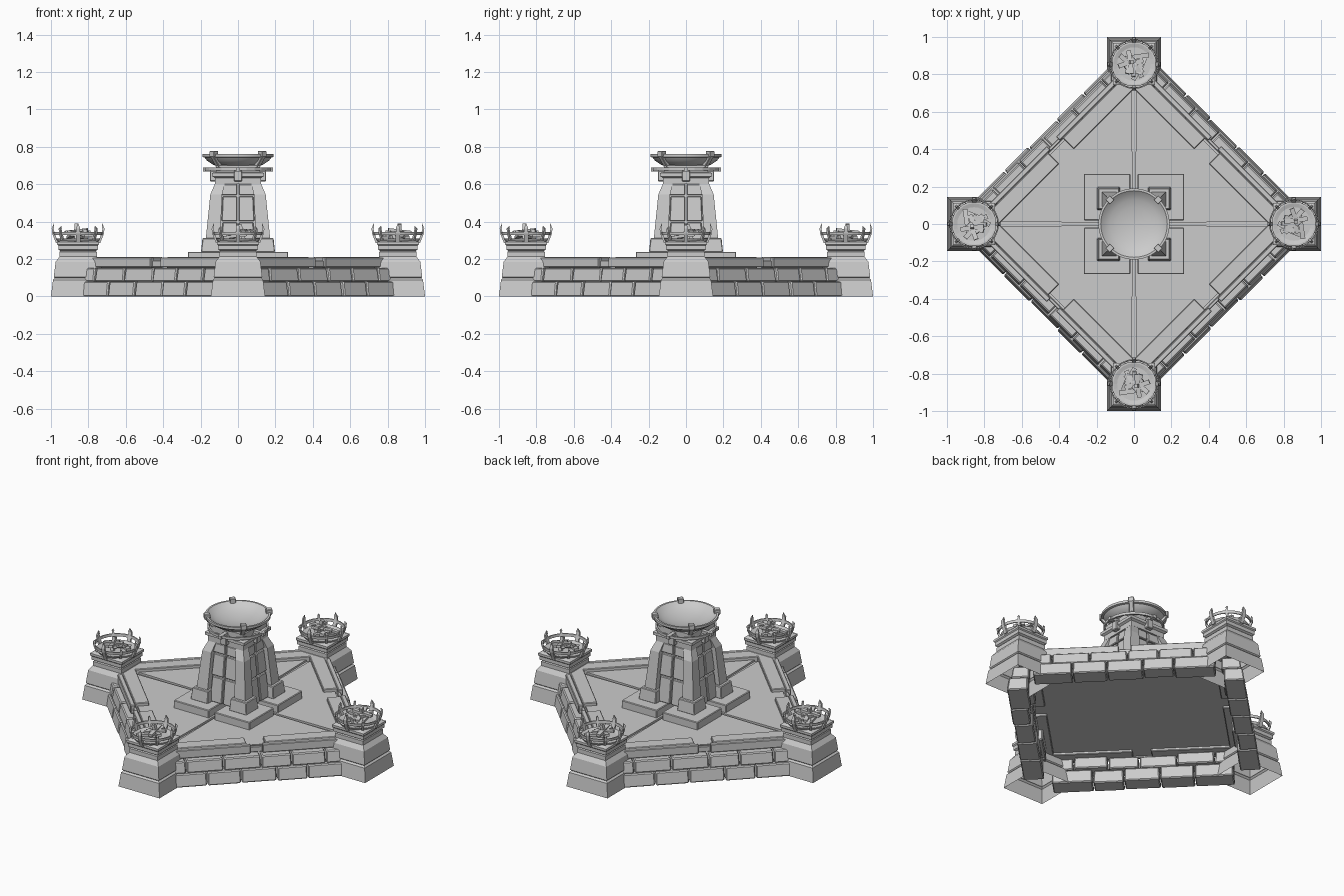
import bpy, bmesh, math, random
from mathutils import Matrix, Vector

if "Cube" in bpy.data.objects:
    bpy.data.objects.remove(bpy.data.objects["Cube"])

random.seed(4)
QUARTER = math.pi / 2


def finish(name, bm, start=0.0, copies=1, bevel=0.0, smooth=False):
    """Turn a bmesh into objects repeated around the z axis."""
    bmesh.ops.recalc_face_normals(bm, faces=bm.faces)
    me = bpy.data.meshes.new(name)
    bm.to_mesh(me)
    bm.free()
    for i in range(copies):
        ob = bpy.data.objects.new(name, me)
        bpy.context.collection.objects.link(ob)
        ob.rotation_euler.z = start + i * QUARTER
        if bevel:
            m = ob.modifiers.new("chamfer", 'BEVEL')
            m.width, m.segments, m.limit_method = bevel, 1, 'ANGLE'
    if smooth:
        for p in me.polygons:
            p.use_smooth = True
        me.set_sharp_from_angle(angle=math.radians(35))


def prism(bm, lower, upper, z0, z1):
    """Solid between two outlines with equal point counts."""
    a = [bm.verts.new((x, y, z0)) for x, y in lower]
    b = [bm.verts.new((x, y, z1)) for x, y in upper]
    n = len(a)
    bm.faces.new(a[::-1])
    bm.faces.new(b)
    for i in range(n):
        j = (i + 1) % n
        bm.faces.new((a[i], a[j], b[j], b[i]))


def rect(x0, x1, y0, y1):
    return [(x0, y0), (x1, y0), (x1, y1), (x0, y1)]


def block(bm, x0, x1, y0, y1, z0, z1):
    prism(bm, rect(x0, x1, y0, y1), rect(x0, x1, y0, y1), z0, z1)


def lathe(bm, prof, n, centre=(0, 0), closed=False, cap_top=False):
    """Stack of n-sided rings; for n = 4 the radius is the half width."""
    k, off = (math.sqrt(2), math.pi / 4) if n == 4 else (1, 0)
    rings = [[bm.verts.new((centre[0] + r * k * math.cos(off + math.tau * i / n),
                            centre[1] + r * k * math.sin(off + math.tau * i / n), z))
              for i in range(n)] for r, z in prof]
    pairs = list(zip(rings, rings[1:])) + ([(rings[-1], rings[0])] if closed else [])
    for a, b in pairs:
        for i in range(n):
            j = (i + 1) % n
            bm.faces.new((a[i], a[j], b[j], b[i]))
    if cap_top:
        bm.faces.new(rings[-1])


def stick(bm, centre, size, rot):
    bmesh.ops.create_cube(bm, size=1, matrix=Matrix.Translation(centre) @ rot @
                          Matrix.Diagonal((*size, 1)))


# wall courses: irregular tapered stones along each diagonal side
def course(name, cuts, outer, lean, inner, z0, z1):
    bm = bmesh.new()
    for a, b in zip(cuts, cuts[1:]):
        d = outer + random.uniform(-.004, .004)
        i = inner + random.uniform(-.015, .015)
        prism(bm, rect(a + .003, b - .003, -d, -i),
              rect(a + .005, b - .005, -d + lean, -i), z0, z1)
    finish(name, bm, math.pi / 4, 4, .006)


course("lower_wall_stones", [-.53, -.3, -.1, .11, .29, .53], .69, .012, .58, 0, .08)
course("upper_wall_stones", [-.53, -.42, -.2, .02, .2, .4, .53], .67, .012, .56, .08, .152)

# kerb with a notch in the middle of each side
bm = bmesh.new()
for s in (-1, 1):
    block(bm, *sorted((s * .055, s * .56)), -.595, -.512, .15, .21)
    block(bm, *sorted((s * .035, s * .53)), -.625, -.597, .155, .208)
block(bm, -.055, .055, -.61, -.59, .155, .192)
finish("kerb", bm, math.pi / 4, 4, .004)

# floor: base slab and four panels separated by tapering seams
bm = bmesh.new()
diamond = [(.84, 0), (0, .84), (-.84, 0), (0, -.84)]
prism(bm, diamond, diamond, .165, .178)
finish("floor_slab", bm)
bm = bmesh.new()
panel = [(.004, .004), (.72, .014), (.80, .02), (.02, .80), (.014, .72)]
prism(bm, panel, panel, .176, .19)
finish("floor_panel", bm, 0, 4)

# corner pillars, open underneath
bm = bmesh.new()
lathe(bm, [(.145, 0), (.134, .088), (.124, .098), (.130, .104), (.120, .185), (.100, .212),
           (.100, .238), (.094, .243), (.106, .25), (.106, .272), (.112, .278), (.112, .292),
           (.09, .30)], 4, (.855, 0), cap_top=True)
finish("corner_pillar", bm, 0, 4)

# fire baskets: dish, hoops and pointed uprights
P = Vector((.855, 0, 0))
bm = bmesh.new()
lathe(bm, [(.07, .285), (.112, .296), (.12, .31), (.11, .31), (.09, .304)], 24, P, cap_top=True)
finish("basket_dish", bm, 0, 4)
bm = bmesh.new()
lathe(bm, [(.125, .328), (.131, .328), (.133, .345), (.127, .345)], 24, P, closed=True)
finish("basket_hoop", bm, 0, 4)
bm = bmesh.new()
for i in range(8):
    big = i % 2 == 0
    w = .012 if big else .007
    t = .39 if big else .375
    turn = Matrix.Translation(P) @ Matrix.Rotation(i * math.pi / 4, 4, 'Z')
    old = set(bm.verts)
    prism(bm, rect(.106, .118, -w, w), rect(.124, .138, -w, w), .285, .335)
    prism(bm, rect(.124, .138, -w, w), rect(.131, .141, -w * .8, w * .8), .335, .362)
    prism(bm, rect(.129, .141, -w, w), rect(.128, .130, -.001, .001), .362, t)
    bmesh.ops.transform(bm, matrix=turn, verts=[v for v in bm.verts if v not in old])
finish("basket_upright", bm, 0, 4)

# firewood heaped in each basket
bm = bmesh.new()
for i in range(11):
    a = random.uniform(0, math.tau)
    r = random.uniform(.0, .05)
    c = P + Vector((r * math.cos(a), r * math.sin(a), .315 + .0035 * i))
    rot = (Matrix.Rotation(random.uniform(0, math.pi), 4, 'Z') @
           Matrix.Rotation(random.uniform(-.3, .3), 4, 'Y'))
    stick(bm, c, (random.uniform(.08, .13), .025, .015), rot)
stick(bm, P + Vector((.01, .02, .345)), (.02, .02, .085), Matrix.Rotation(.25, 4, 'X'))
finish("firewood", bm, 0, 4)

# plinth: four flat slabs under the tower
bm = bmesh.new()
block(bm, .02, .268, .02, .268, .185, .238)
finish("plinth_slab", bm, 0, 4, .004)

# tower corner footings and tapering buttresses
bm = bmesh.new()
prism(bm, rect(.075, .198, .075, .198), rect(.08, .19, .08, .19), .236, .312)
finish("buttress_footing", bm, 0, 4, .004)
bm = bmesh.new()
prism(bm, rect(.095, .172, .095, .172), rect(.085, .148, .085, .148), .31, .545)
prism(bm, rect(.085, .148, .085, .148), rect(.07, .122, .07, .122), .545, .605)
finish("buttress", bm, 0, 4)

# tower core with two stacked rows of face panels
bm = bmesh.new()
lathe(bm, [(.14, .236), (.105, .58), (.105, .70)], 4, cap_top=True)
finish("tower_core", bm)
bm = bmesh.new()
for z0, z1 in ((.24, .395), (.402, .535), (.542, .6)):
    y0, y1 = .16 - .11 * (z0 - .24), .16 - .11 * (z1 - .24)
    for s in (-1, 1):
        prism(bm, rect(*sorted((s * .005, s * .088)), -y0, -.1),
              rect(*sorted((s * .005, s * .082)), -y1, -.1), z0, z1)
finish("tower_face_panel", bm, 0, 4, .004)

# tower capital
bm = bmesh.new()
lathe(bm, [(.10, .60), (.124, .602), (.124, .634), (.138, .642), (.138, .66), (.118, .664),
           (.118, .70), (.09, .705)], 4, cap_top=True)
finish("tower_capital", bm)
bm = bmesh.new()
block(bm, -.022, .022, -.15, -.1, .615, .672)
finish("capital_keystone", bm, 0, 4, .004)

# iron band and radial brackets below the bowl
bm = bmesh.new()
lathe(bm, [(.168, .672), (.178, .672), (.178, .688), (.168, .688)], 24, closed=True)
finish("bowl_band", bm)
bm = bmesh.new()
block(bm, .08, .187, -.012, .012, .668, .688)
finish("band_bracket", bm, 0, 4)

# large shallow bowl
bm = bmesh.new()
lathe(bm, [(.09, .692), (.13, .702), (.165, .725), (.178, .742), (.19, .745), (.19, .76),
           (.178, .76), (.16, .745), (.13, .73), (.09, .719), (.045, .712), (.008, .71)],
      48, cap_top=True)
finish("fire_bowl", bm, smooth=True)

# bowl clasps on the diagonals
bm = bmesh.new()
block(bm, .165, .2, -.017, .017, .745, .777)
prism(bm, rect(.12, .15, -.014, .014), rect(.175, .2, -.014, .014), .685, .75)
finish("bowl_clasp", bm, math.pi / 4, 4, .003)
